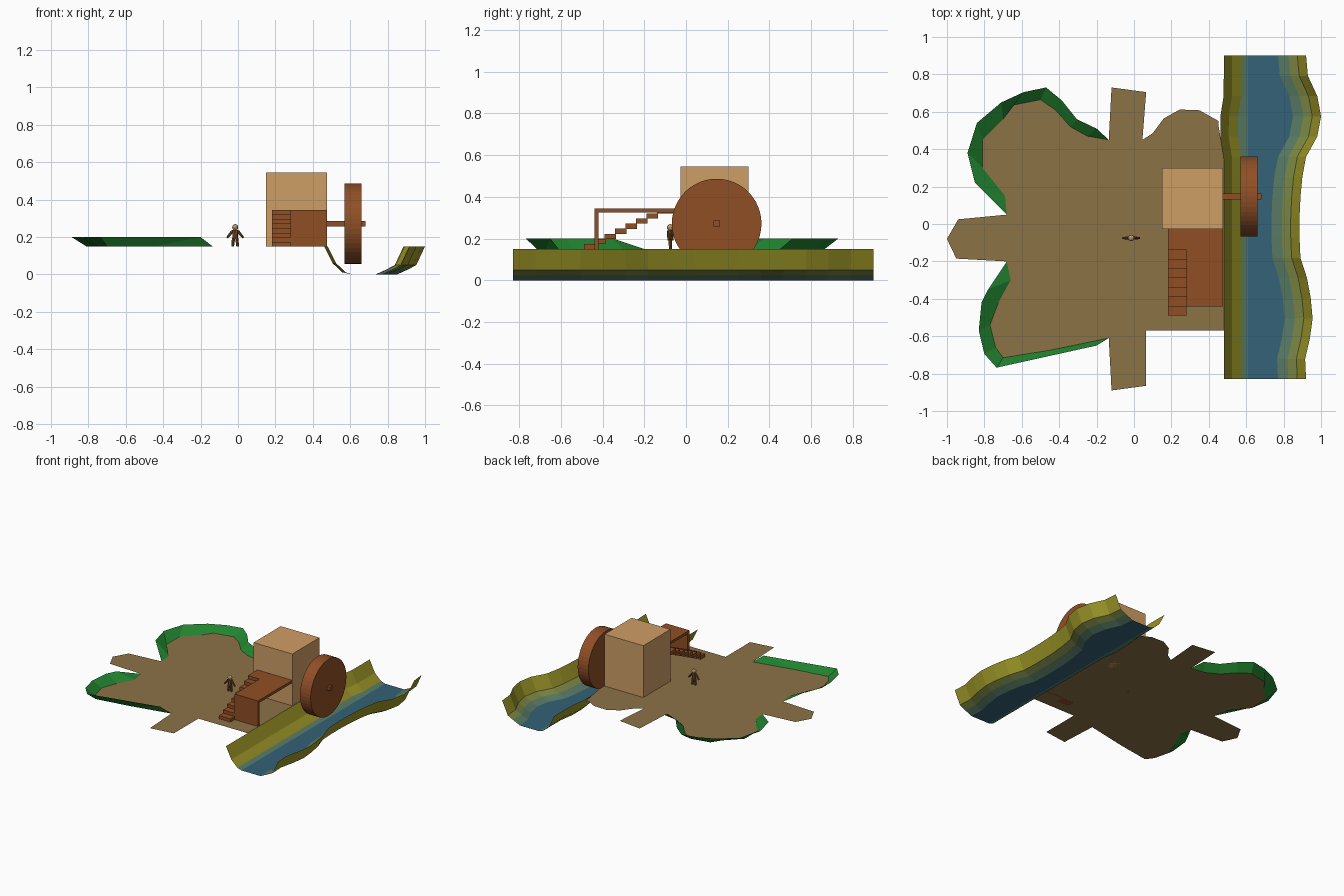
import bpy, bmesh, math
from mathutils import Vector

if "Cube" in bpy.data.objects:
    bpy.data.objects.remove(bpy.data.objects["Cube"])


def mat(name, r, g, b):
    m = bpy.data.materials.new(name)
    lin = [((c / 255 + 0.055) / 1.055) ** 2.4 if c > 10 else c / 3294 for c in (r, g, b)]
    m.diffuse_color = (*lin, 1)
    m.use_nodes = True
    m.node_tree.nodes["Principled BSDF"].inputs["Base Color"].default_value = m.diffuse_color
    return m


EARTH = mat("earth", 140, 114, 70)
HEDGE = mat("hedge_green", 34, 133, 48)
PLASTER = mat("tan_wall", 207, 159, 102)
WOOD = mat("red_brown_wood", 144, 79, 37)
OLIVE = mat("olive_bank", 158, 152, 40)
MOSS = mat("moss", 122, 134, 68)
SHALLOW = mat("shallow_water", 88, 122, 100)
WATER = mat("blue_water", 52, 98, 120)
CLOTH = mat("brown_cloth", 128, 78, 42)
SKIN = mat("skin", 205, 165, 120)
Z = 0.15  # ground level


def finish(name, bm, *mats):
    me = bpy.data.meshes.new(name)
    bm.to_mesh(me)
    bm.free()
    ob = bpy.data.objects.new(name, me)
    bpy.context.collection.objects.link(ob)
    for m in mats:
        me.materials.append(m)
    return ob


def add_box(bm, x0, x1, y0, y1, z0, z1):
    vs = bmesh.ops.create_cube(bm, size=1)["verts"]
    for v in vs:
        v.co = ((x0 + x1) / 2 + v.co.x * (x1 - x0), (y0 + y1) / 2 + v.co.y * (y1 - y0),
                (z0 + z1) / 2 + v.co.z * (z1 - z0))


def box(name, m, *dims):
    bm = bmesh.new()
    add_box(bm, *dims)
    return finish(name, bm, m)


def rod(bm, a, b, r0, r1, sides=8):
    a, b = Vector(a), Vector(b)
    vs = bmesh.ops.create_cone(bm, cap_ends=True, segments=sides, radius1=r0, radius2=r1,
                               depth=(b - a).length)["verts"]
    q = (b - a).to_track_quat("Z", "Y")
    for v in vs:
        v.co = q @ v.co + (a + b) / 2


def strip(name, rows, mats):
    """Quads between neighbouring rows; one material per column."""
    bm = bmesh.new()
    grid = [[bm.verts.new(p) for p in row] for row in rows]
    for r, s in zip(grid, grid[1:]):
        for i in range(len(r) - 1):
            f = bm.faces.new((r[i], r[i + 1], s[i + 1], s[i]))
            f.material_index = i if len(mats) > 1 else 0
    bmesh.ops.recalc_face_normals(bm, faces=bm.faces)
    bm.normal_update()
    if sum(f.normal.z * f.calc_area() for f in bm.faces) < 0:
        bmesh.ops.reverse_faces(bm, faces=bm.faces)
    return finish(name, bm, *mats)


# Hedges: foot on the ground edge, leaning outward to a raised rim
north_in = [(-.68, .05), (-.69, .15), (-.81, .30), (-.81, .45), (-.70, .56), (-.65, .635),
            (-.50, .665), (-.42, .61), (-.34, .52), (-.25, .47), (-.135, .45)]
north_out = [(-.68, .05), (-.85, .22), (-.89, .38), (-.84, .54), (-.71, .65), (-.59, .705),
             (-.47, .73), (-.385, .66), (-.305, .56), (-.20, .51), (-.135, .45)]
south_in = [(-.135, -.61), (-.45, -.675), (-.70, -.715), (-.74, -.66), (-.77, -.54),
            (-.725, -.42), (-.66, -.30), (-.68, -.20)]
south_out = [(-.135, -.61), (-.20, -.65), (-.735, -.768), (-.80, -.695), (-.83, -.57),
             (-.815, -.42), (-.78, -.35), (-.68, -.20)]
for name, a, b in (("north_hedge", north_in, north_out), ("south_hedge", south_in, south_out)):
    n = len(a) - 1
    strip(name, [[(*p, Z), (*q, Z if i in (0, n) else Z + .05)]
                 for i, (p, q) in enumerate(zip(a, b))], [HEDGE])


# River bed: cross-section swept along y, right rim winding
def left_edge(y):
    return .48 - .027 * max(0, 1 - abs(y - .52) / .17)


RIM = [.92, .93, .98, 1.0, .98, .92, .90, .89, .885, .885, .89, .925, .945, .955, .94, .915, .92]
rows = []
for i, r in enumerate(RIM):
    y = .9 - 1.73 * i / (len(RIM) - 1)
    e = left_edge(y)
    rows.append([(e, y, Z), (e + .045, y, .06), (e + .095, y, .012), (.61, y, 0),
                 (r - .15, y, 0), (r - .095, y, .025), (r - .047, y, .05), (r, y, Z)])
strip("river", rows, [OLIVE, OLIVE, SHALLOW, WATER, SHALLOW, MOSS, OLIVE])

# Ground with four-way paths
outline = ([(.48, -.57), (.065, -.57), (.065, -.865), (-.12, -.89)] + south_in
           + [(-.95, -.185), (-1, -.08), (-.94, .025)] + north_in
           + [(-.12, .73), (.065, .705), (.045, .45), (.10, .485), (.16, .565), (.245, .612),
              (.35, .608), (.453, .55), (.453, .52), (.48, .35)])
bm = bmesh.new()
f = bm.faces.new([bm.verts.new((x, y, Z)) for x, y in outline])
f.normal_update()
if f.normal.z < 0:
    f.normal_flip()
finish("ground", bm, EARTH)

# Mill house, deck and front board
box("mill_house", PLASTER, .15, .477, -.027, .30, Z, .545)
box("deck", WOOD, .28, .477, -.44, -.027, .325, .345)
box("deck_front_board", WOOD, .28, .477, -.44, -.42, Z, .325)

# Stairs of thin overlapping treads, with a landing at the top
bm = bmesh.new()
for i in range(8):
    top = Z + .0244 * (i + 1)
    y = -.49 + .05 * i
    add_box(bm, .182, .28, y, -.027 if i == 7 else y + .055, top - .025, top)
finish("stairs", bm, WOOD)

# Water wheel and axle
bm = bmesh.new()
rod(bm, (.57, .147, .272), (.66, .147, .272), .215, .215, 48)
finish("water_wheel", bm, WOOD)
box("axle", WOOD, .47, .683, .132, .162, .257, .287)

# Small standing figure
px, py = -.015, -.075
bm = bmesh.new()
rod(bm, (px, py, .19), (px, py, .238), .014, .017)
for s in (-1, 1):
    rod(bm, (px + s * .009, py, .195), (px + s * .013, py, Z), .009, .007)
    rod(bm, (px + s * .014, py, .232), (px + s * .044, py, .196), .008, .006)
finish("figure_body", bm, CLOTH)
bm = bmesh.new()
bmesh.ops.create_icosphere(bm, subdivisions=2, radius=.017)
bmesh.ops.translate(bm, verts=bm.verts, vec=(px, py, .253))
finish("figure_head", bm, SKIN)
